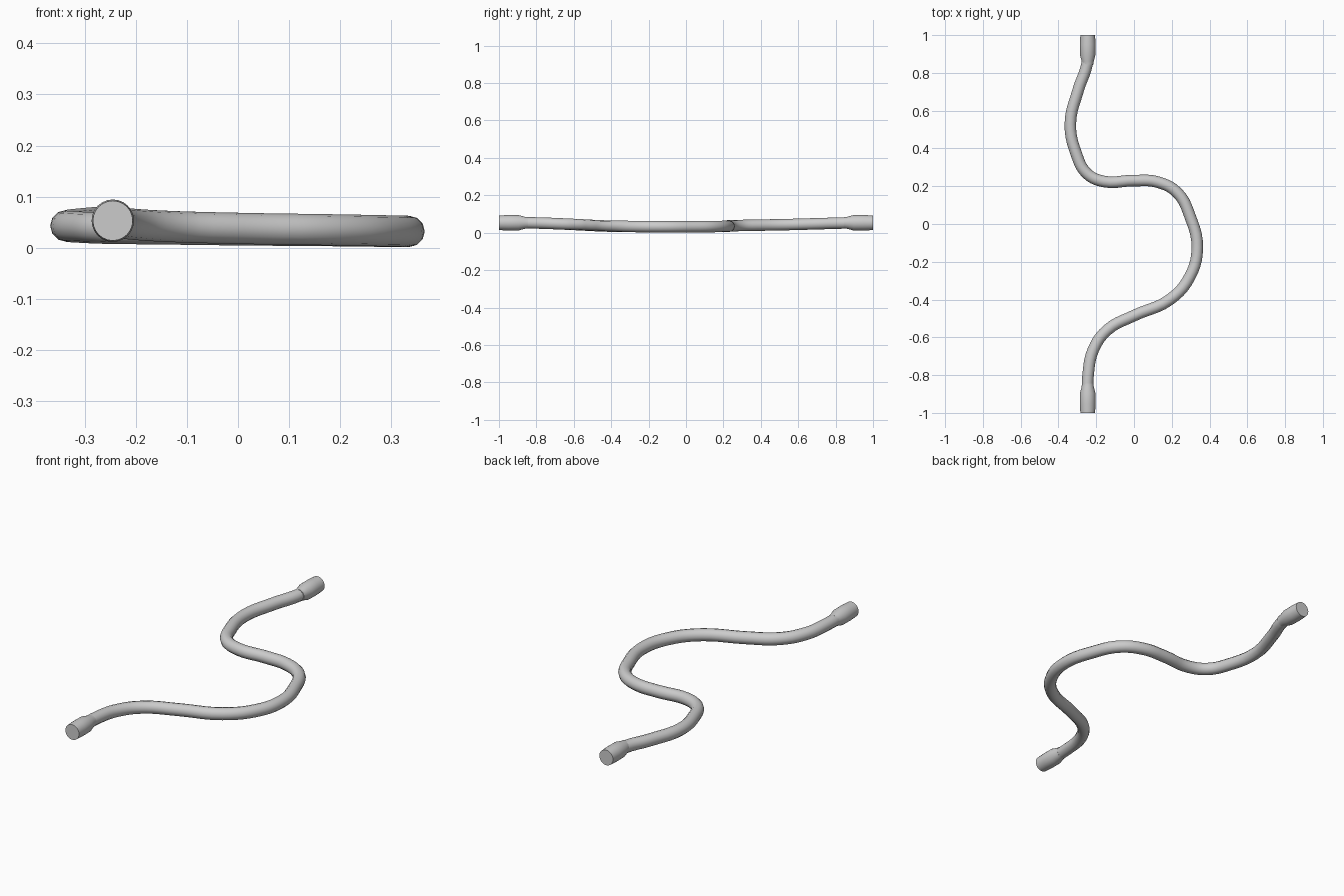
import bpy, bmesh, math

if "Cube" in bpy.data.objects:
    bpy.data.objects.remove(bpy.data.objects["Cube"])

END_X, END_Z = -0.245, 0.053

# Hose: round tube swept along a winding path
path = [
    (END_X, -0.95, .053), (-.243, -.80, .052), (-.215, -.665, .047),
    (-.14, -.56, .042), (0, -.485, .038), (.19, -.40, .035),
    (.295, -.28, .033), (.335, -.125, .032), (.297, .04, .032),
    (.23, .165, .033), (.125, .222, .034), (0, .23, .035),
    (-.16, .225, .037), (-.25, .268, .038), (-.305, .37, .040),
    (-.337, .53, .043), (-.295, .71, .048), (-.248, .85, .052),
    (END_X, .95, .053),
]
curve = bpy.data.curves.new("hose", 'CURVE')
curve.dimensions = '3D'
curve.bevel_depth = 0.0305
curve.bevel_resolution = 4
curve.resolution_u = 5
curve.twist_mode = 'Z_UP'
spline = curve.splines.new('BEZIER')
spline.bezier_points.add(len(path) - 1)
for bp, co in zip(spline.bezier_points, path):
    bp.co = co
    bp.handle_left_type = bp.handle_right_type = 'AUTO'
hose = bpy.data.objects.new("hose", curve)
bpy.context.collection.objects.link(hose)
bpy.context.view_layer.objects.active = hose
hose.select_set(True)
bpy.ops.object.convert(target='MESH')
bpy.ops.object.shade_smooth_by_angle(angle=math.radians(50))
hose.select_set(False)

# End couplings: lathed sleeve with a tapered neck, mirrored to the other end
profile = [(-.845, .030), (-.862, .032), (-.895, .041), (-.95, .0415), (-1.0, .039)]
SIDES = 24
bm = bmesh.new()
rings = [[bm.verts.new((END_X + r * math.cos(2 * math.pi * i / SIDES), y,
                        END_Z + r * math.sin(2 * math.pi * i / SIDES)))
          for i in range(SIDES)] for y, r in profile]
for a, b in zip(rings, rings[1:]):
    for i in range(SIDES):
        j = (i + 1) % SIDES
        bm.faces.new((a[i], a[j], b[j], b[i]))
bm.faces.new(rings[-1])
bm.faces.new(rings[0])
bmesh.ops.recalc_face_normals(bm, faces=bm.faces)
mesh = bpy.data.meshes.new("end_couplings")
bm.to_mesh(mesh)
bm.free()
couplings = bpy.data.objects.new("end_couplings", mesh)
bpy.context.collection.objects.link(couplings)
mirror = couplings.modifiers.new("Mirror", 'MIRROR')
mirror.use_axis = (False, True, False)
bpy.context.view_layer.objects.active = couplings
couplings.select_set(True)
bpy.ops.object.shade_smooth_by_angle(angle=math.radians(35))
